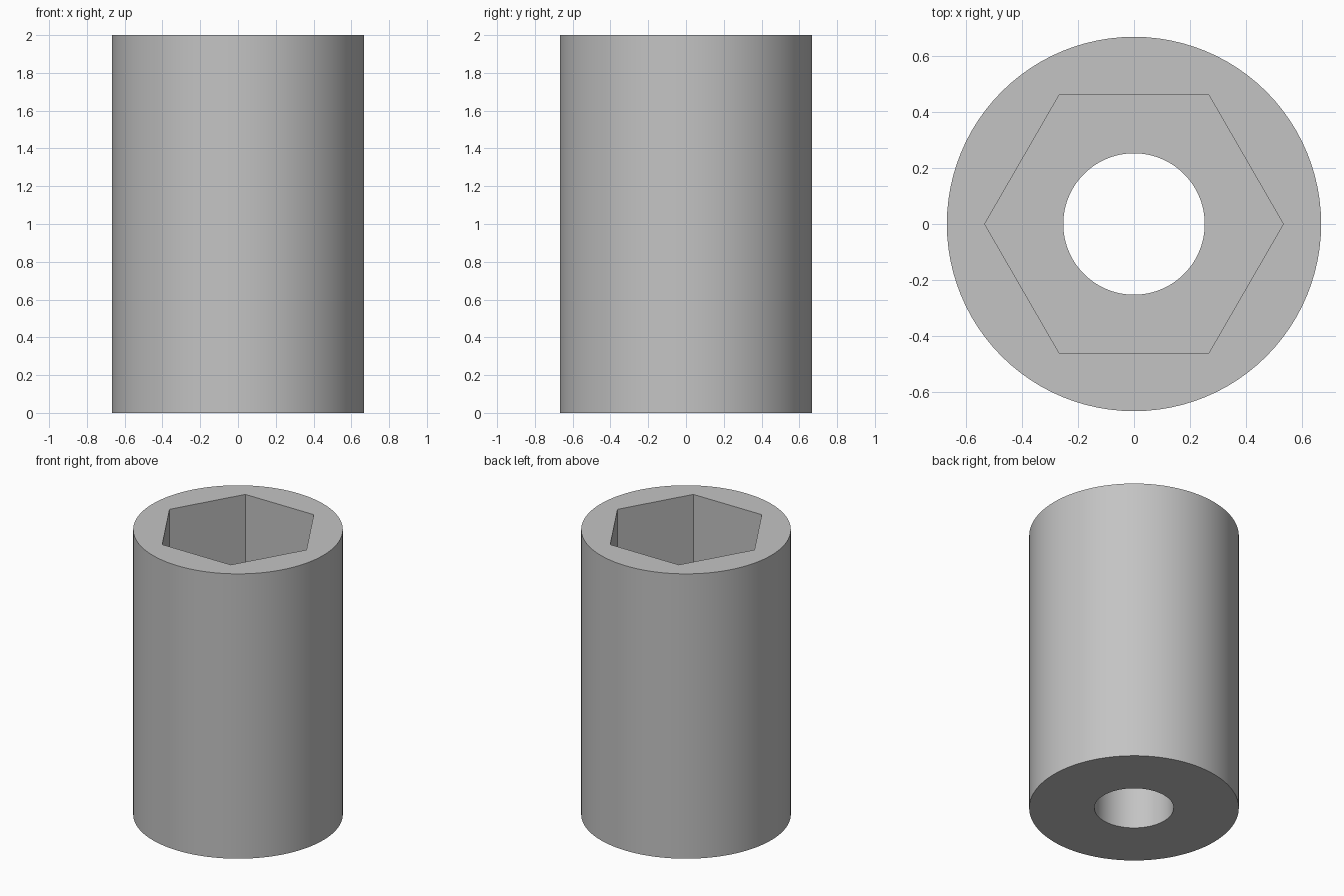
import bpy, bmesh
from math import cos, pi, tau

SIDES = 96          # multiple of six, so the hexagon corners are exact
OUTER, HOLE, HEX = 0.667, 0.252, 0.532
HEIGHT, FLOOR = 2.0, 1.0

cube = bpy.data.objects.get("Cube")
if cube:
    bpy.data.objects.remove(cube, do_unlink=True)

# Plain grey material
grey = bpy.data.materials.new("plain_grey")
grey.use_nodes = True
colour = (0.55, 0.55, 0.55, 1)
grey.diffuse_color = colour
grey.node_tree.nodes["Principled BSDF"].inputs["Base Color"].default_value = colour


def circle(radius):
    return lambda angle: radius


def hexagon(radius):
    # Distance to the edge of a hexagon with a corner on +x
    return lambda angle: radius * cos(pi / 6) / cos(angle % (pi / 3) - pi / 6)


def ring(bm, outline, z):
    from mathutils import Matrix, Vector
    verts = []
    for i in range(SIDES):
        angle = tau * i / SIDES
        point = Matrix.Rotation(angle, 3, 'Z') @ Vector((outline(angle), 0, 0))
        verts.append(bm.verts.new((point.x, point.y, z)))
    return verts


# Sleeve with a hexagonal pocket above a round through hole
bm = bmesh.new()
rings = [ring(bm, outline, z) for outline, z in (
    (circle(OUTER), 0), (circle(OUTER), HEIGHT),
    (hexagon(HEX), HEIGHT), (hexagon(HEX), FLOOR),
    (circle(HOLE), FLOOR), (circle(HOLE), 0))]
for a, b in zip(rings, rings[1:] + rings[:1]):
    for i in range(SIDES):
        j = (i + 1) % SIDES
        bm.faces.new((a[i], a[j], b[j], b[i]))
bmesh.ops.recalc_face_normals(bm, faces=bm.faces)
mesh = bpy.data.meshes.new("hex_socket_sleeve")
bm.to_mesh(mesh)
bm.free()
mesh.materials.append(grey)

sleeve = bpy.data.objects.new("hex_socket_sleeve", mesh)
bpy.context.collection.objects.link(sleeve)
bpy.context.view_layer.objects.active = sleeve
sleeve.select_set(True)
bpy.ops.object.shade_smooth_by_angle(angle=pi / 6)
